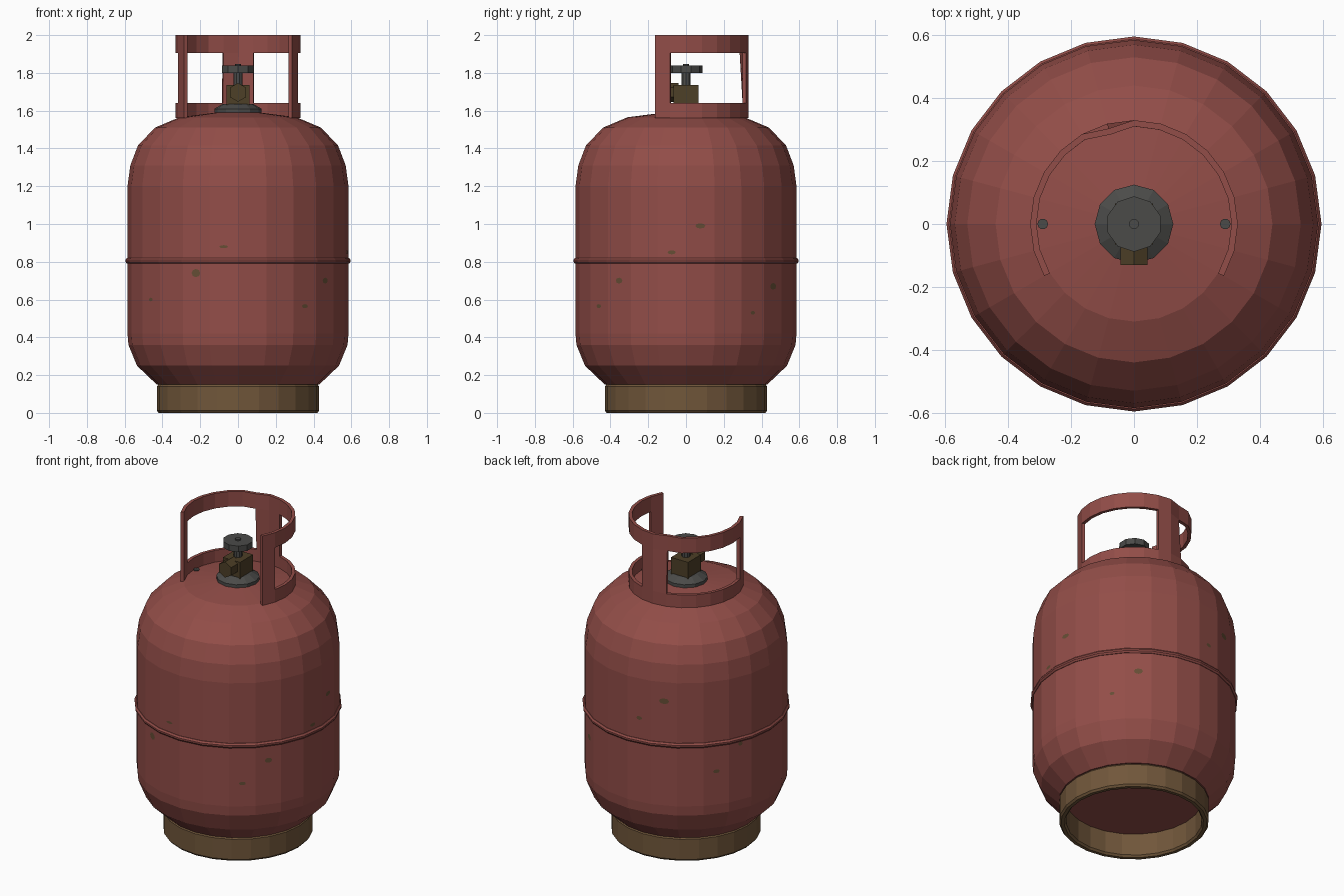
import bpy, bmesh
from math import sin, cos, radians, pi
from mathutils import Matrix, Vector

cube = bpy.data.objects.get("Cube")
if cube:
    bpy.data.objects.remove(cube, do_unlink=True)


def material(name, colour):
    mat = bpy.data.materials.new(name)
    mat.use_nodes = True
    mat.diffuse_color = (*colour, 1)
    mat.node_tree.nodes["Principled BSDF"].inputs["Base Color"].default_value = (*colour, 1)
    return mat


RED = material("faded red paint", (0.29, 0.075, 0.065))
BROWN = material("rusty brown", (0.165, 0.095, 0.043))
BRASS = material("dark brass", (0.075, 0.05, 0.02))
GREY = material("dark grey metal", (0.07, 0.07, 0.066))
RUST = material("rust patch", (0.13, 0.075, 0.035))


def finish(name, bm, mat, recalc=True):
    if recalc:
        bmesh.ops.recalc_face_normals(bm, faces=bm.faces)
    mesh = bpy.data.meshes.new(name)
    bm.to_mesh(mesh)
    bm.free()
    mesh.materials.append(mat)
    obj = bpy.data.objects.new(name, mesh)
    bpy.context.collection.objects.link(obj)
    return obj


def lathe(name, profile, mat, sides=24, closed=False, turn=0):
    """Revolve (radius, height) points around the z axis."""
    bm = bmesh.new()
    rings = []
    for r, z in profile:
        if r == 0:
            rings.append([bm.verts.new((0, 0, z))] * sides)
        else:
            angles = [turn + 2 * pi * i / sides for i in range(sides)]
            rings.append([bm.verts.new((r * cos(a), r * sin(a), z)) for a in angles])
    pairs = list(zip(rings, rings[1:]))
    if closed:
        pairs.append((rings[-1], rings[0]))
    for low, high in pairs:
        for i in range(sides):
            j = (i + 1) % sides
            corners = dict.fromkeys((low[i], low[j], high[j], high[i]))
            bm.faces.new(list(corners))
    return finish(name, bm, mat)


# Tank, foot ring and weld seam
BODY_R = 0.585
lathe("tank_body", [(0, 0.15), (0.43, 0.15), (0.535, 0.25), (0.58, 0.36), (BODY_R, 0.42),
                    (BODY_R, 1.2), (0.57, 1.31), (0.53, 1.415), (0.44, 1.51),
                    (0.31, 1.565), (0, 1.605)], RED)
lathe("foot_ring", [(0.42, 0), (0.43, 0.012), (0.43, 0.14), (0.42, 0.152),
                    (0.39, 0.152), (0.39, 0.012), (0.4, 0)], BROWN, closed=True)
lathe("weld_seam", [(0.575, 0.79), (0.588, 0.79), (0.596, 0.8), (0.596, 0.81),
                    (0.588, 0.82), (0.575, 0.82)], RED, closed=True)

# Guard collar: a curved grid with windows left out, dented behind, then thickened
bm = bmesh.new()
levels = [1.56, 1.64, 1.905, 2.0]
columns = []
for step in range(17):
    deg = -30 + 15 * step
    column = []
    for row, z in enumerate(levels):
        r = 0.314 if deg == 105 and row > 1 else 0.33
        column.append(bm.verts.new((r * cos(radians(deg)), r * sin(radians(deg)), z)))
    columns.append(column)
POSTS = (0, 7, 8, 15)
for i, (a, b) in enumerate(zip(columns, columns[1:])):
    for row in range(3):
        if row != 1 or i in POSTS:
            bm.faces.new((a[row], b[row], b[row + 1], a[row + 1]))
collar = finish("guard_collar", bm, RED, recalc=False)
thick = collar.modifiers.new("thickness", "SOLIDIFY")
thick.thickness = 0.02
thick.offset = -1

# Valve: flange, body, outlet, stem and hand wheel
lathe("valve_flange", [(0, 1.59), (0.125, 1.59), (0.125, 1.61), (0.08, 1.636), (0, 1.636)],
      GREY, sides=12)
bm = bmesh.new()
bmesh.ops.create_cube(bm, size=1, matrix=Matrix.Translation((0, 0, 1.68))
                      @ Matrix.Diagonal((0.12, 0.13, 0.11, 1)))
finish("valve_body", bm, BRASS)
bm = bmesh.new()
bmesh.ops.create_cone(bm, cap_ends=True, segments=6, radius1=0.05, radius2=0.05, depth=0.09,
                      matrix=Matrix.Translation((0, -0.085, 1.697))
                      @ Matrix.Rotation(pi / 2, 4, "X"))
finish("valve_outlet", bm, BRASS)
lathe("valve_stem", [(0, 1.72), (0.025, 1.72), (0.025, 1.81), (0, 1.81)], GREY, sides=10)
lathe("hand_wheel", [(0, 1.8), (0.088, 1.8), (0.088, 1.838), (0, 1.838)], GREY,
      sides=10, turn=pi / 2)
lathe("wheel_nut", [(0, 1.83), (0.016, 1.83), (0.016, 1.846), (0, 1.846)], GREY, sides=10)

# Drain studs inside the collar
for side, x in (("right", -0.29), ("left", 0.29)):
    stud = lathe(side + "_drain_stud", [(0, 0), (0.017, 0), (0.017, 0.012), (0, 0.012)],
                 GREY, sides=10)
    stud.location = (x, 0, 1.563)

# Rust patches: thin plates on the flat panels (panel angle, height, half width, half height)
patches = [(-112.5, 0.74, 0.025, 0.022), (-97.5, 0.88, 0.024, 0.008),
           (-52.5, 0.565, 0.02, 0.011), (-37.5, 0.7, 0.022, 0.016),
           (-7.5, 0.85, 0.022, 0.011), (7.5, 0.99, 0.027, 0.014),
           (37.5, 0.53, 0.015, 0.01), (52.5, 0.67, 0.026, 0.018),
           (97.5, 0.95, 0.018, 0.012), (112.5, 1.08, 0.03, 0.018),
           (142.5, 0.63, 0.02, 0.012), (157.5, 0.776, 0.014, 0.014),
           (-142.5, 0.6, 0.016, 0.01)]
bm = bmesh.new()
for deg, z, w, h in patches:
    a = radians(deg)
    out, along = Vector((cos(a), sin(a), 0)), Vector((-sin(a), cos(a), 0))
    centre = out * (BODY_R * cos(pi / 24) + 0.002) + Vector((0, 0, z))
    ring = [bm.verts.new(centre + along * w * cos(t * pi / 4) + Vector((0, 0, h * sin(t * pi / 4))))
            for t in range(8)]
    bm.faces.new(ring)
finish("rust_patches", bm, RUST, recalc=False)
